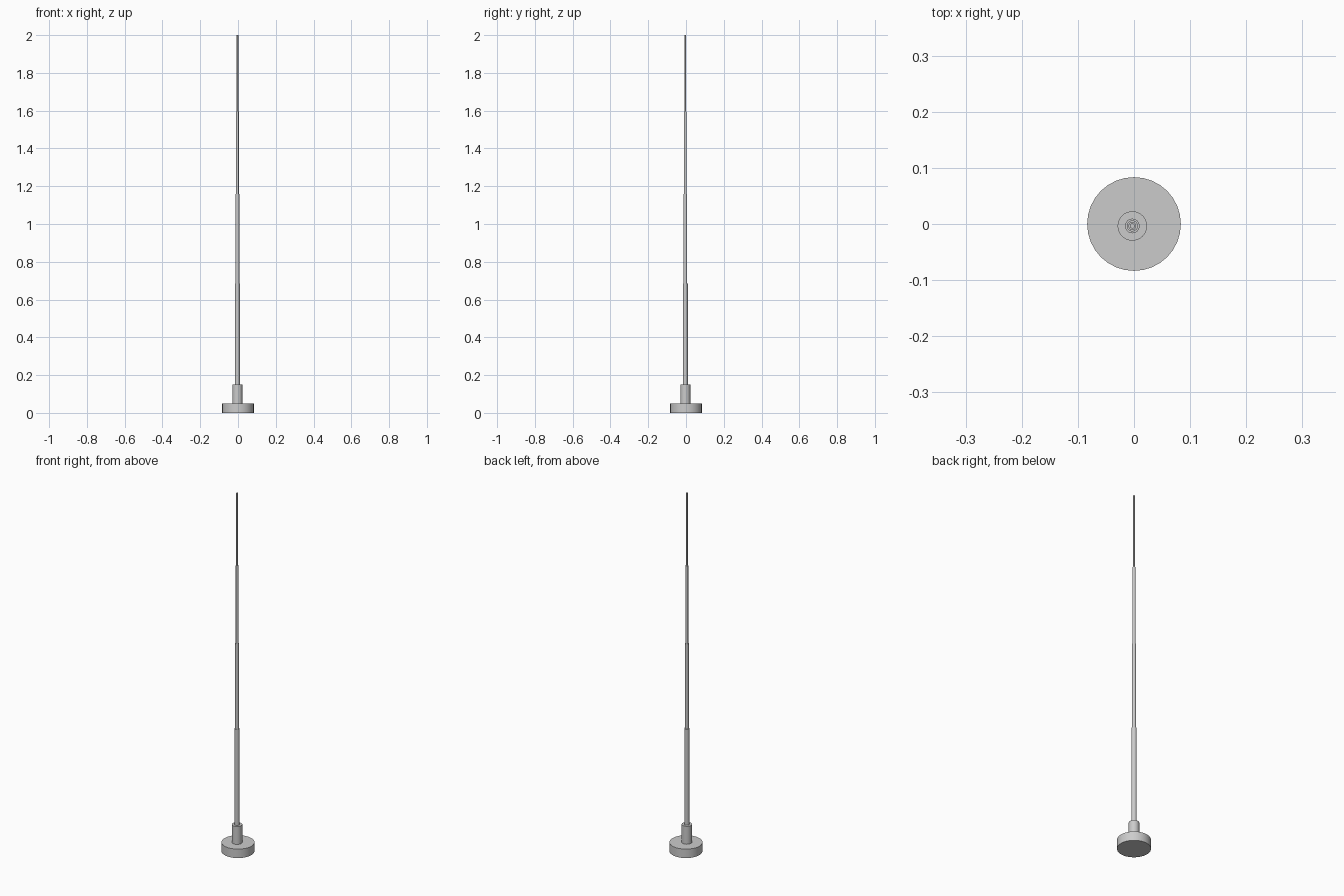
import bpy, math

if "Cube" in bpy.data.objects:
    bpy.data.objects.remove(bpy.data.objects["Cube"])

AXIS = (-0.003, -0.0035)  # mast sits slightly off the base centre


def cylinder(name, radius, z0, z1, centre=AXIS, sides=32):
    bpy.ops.mesh.primitive_cylinder_add(
        vertices=sides, radius=radius, depth=z1 - z0,
        location=(centre[0], centre[1], (z0 + z1) / 2))
    ob = bpy.context.object
    ob.name = name
    bpy.ops.object.shade_smooth_by_angle(angle=math.radians(35))
    return ob


# Round foot and the socket that holds the mast
cylinder("base", 0.0835, 0.0, 0.05, centre=(0, 0))
cylinder("socket", 0.0262, 0.05, 0.15)

# Telescopic mast: each section is thinner and starts just inside the last
sections = [(0.0130, 0.685), (0.0098, 1.16), (0.0070, 1.595), (0.0045, 2.0)]
bottom = 0.15
for i, (radius, top) in enumerate(sections, 1):
    cylinder(f"mast_section_{i}", radius, bottom - 0.01, top)
    bottom = top
